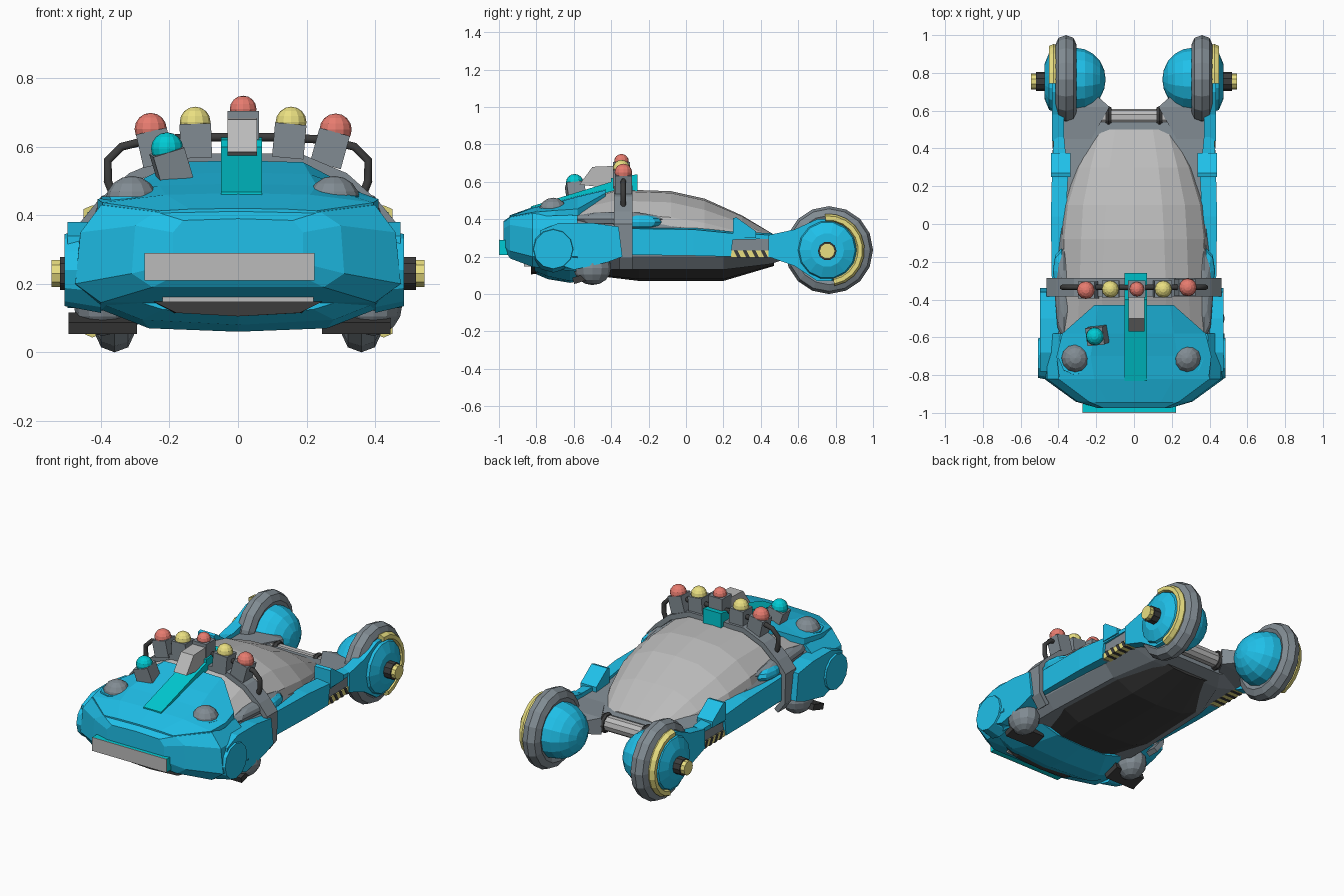
import bpy, bmesh, math
from mathutils import Matrix, Vector, Euler

if "Cube" in bpy.data.objects:
    bpy.data.objects.remove(bpy.data.objects["Cube"])

def mat(name, c):
    m = bpy.data.materials.new(name)
    m.diffuse_color = (*c, 1)
    m.use_nodes = True
    m.node_tree.nodes["Principled BSDF"].inputs["Base Color"].default_value = m.diffuse_color
    return m

BLUE = mat("blue", (0.014, 0.53, 0.82))
TEAL = mat("teal", (0.0, 0.60, 0.66))
RED = mat("red", (0.80, 0.20, 0.16))
YEL = mat("yellow", (0.82, 0.74, 0.22))
DARK = mat("dark", (0.045, 0.045, 0.045))
STEEL = mat("steel", (0.22, 0.26, 0.29))
PALE = mat("pale", (0.50, 0.50, 0.50))

def finish(name, bm, m):
    bmesh.ops.recalc_face_normals(bm, faces=bm.faces)
    me = bpy.data.meshes.new(name)
    bm.to_mesh(me)
    bm.free()
    me.materials.append(m)
    ob = bpy.data.objects.new(name, me)
    bpy.context.collection.objects.link(ob)
    return ob

def skin(name, rings, m):
    """Closed rings of 3D points joined by quads, capped at both ends."""
    bm = bmesh.new()
    vs = [[bm.verts.new(p) for p in r] for r in rings]
    n = len(rings[0])
    for a, b in zip(vs, vs[1:]):
        for i in range(n):
            bm.faces.new((a[i], a[(i + 1) % n], b[(i + 1) % n], b[i]))
    bm.faces.new(vs[0])
    bm.faces.new(vs[-1])
    return finish(name, bm, m)

def hull(name, sections, m):
    """Symmetric loft along y; each half profile runs bottom centre to top centre."""
    return skin(name, [[(x, y, z) for x, z in h] + [(-x, y, z) for x, z in h[-2:0:-1]]
                       for y, h in sections], m)

def prism(name, pts, x0, x1, m, s=1):
    """Side outline (y, z) extruded across x."""
    return skin(name, [[(s * x, y, z) for y, z in pts] for x in (x0, x1)], m)

def box(name, loc, size, m, rot=(0, 0, 0)):
    bm = bmesh.new()
    bmesh.ops.create_cube(bm, size=1, matrix=Matrix.LocRotScale(Vector(loc), Euler(rot), Vector(size)))
    return finish(name, bm, m)

def ball(name, loc, size, m, seg=12, rings=8, rot=(0, 0, 0)):
    bm = bmesh.new()
    bmesh.ops.create_uvsphere(bm, u_segments=seg, v_segments=rings, radius=1,
                              matrix=Matrix.LocRotScale(Vector(loc), Euler(rot), Vector(size)))
    return finish(name, bm, m)

def axle(name, x0, x1, y, z, r, m, seg=12, r2=None):
    rs = (r, r if r2 is None else r2)
    return skin(name, [[(x, y + q * math.cos(2 * math.pi * i / seg), z + q * math.sin(2 * math.pi * i / seg))
                        for i in range(seg)] for x, q in zip((x0, x1), rs)], m)

def ring(name, c, R, rx, rr, m, a0=0, a1=360, n=16, k=8):
    """Tyre-like arc around the x axis, elliptical cross-section."""
    rings = []
    for i in range(n + 1):
        a = math.radians(a0 + (a1 - a0) * i / n)
        rings.append([(c[0] + rx * math.sin(2 * math.pi * j / k),
                       c[1] + (R + rr * math.cos(2 * math.pi * j / k)) * math.cos(a),
                       c[2] + (R + rr * math.cos(2 * math.pi * j / k)) * math.sin(a)) for j in range(k)])
    return skin(name, rings, m)

def tube(name, pts, r, m):
    cu = bpy.data.curves.new(name, 'CURVE')
    cu.dimensions, cu.bevel_depth, cu.bevel_resolution, cu.use_fill_caps = '3D', r, 1, True
    sp = cu.splines.new('POLY')
    sp.points.add(len(pts) - 1)
    for p, q in zip(sp.points, pts):
        p.co = (*q, 1)
    cu.materials.append(m)
    ob = bpy.data.objects.new(name, cu)
    bpy.context.collection.objects.link(ob)

# Nose shell
hull("nose", [
    (-0.975, [(0, .24), (.15, .24), (.19, .26), (.19, .35), (.16, .385), (0, .39)]),
    (-0.94, [(0, .19), (.25, .19), (.31, .23), (.30, .37), (.24, .41), (0, .415)]),
    (-0.82, [(0, .145), (.40, .145), (.475, .20), (.46, .35), (.40, .43), (0, .44)]),
    (-0.58, [(0, .12), (.42, .12), (.48, .2), (.46, .35), (.39, .42), (0, .44)])], BLUE)
# Hood plate narrowing towards the canopy
hull("hood", [
    (-0.945, [(0, .39), (.23, .39), (.23, .413), (.14, .418), (0, .42)]),
    (-0.82, [(0, .41), (.395, .41), (.395, .437), (.21, .46), (0, .465)]),
    (-0.70, [(0, .42), (.41, .42), (.41, .447), (.23, .487), (0, .492)]),
    (-0.58, [(0, .42), (.38, .42), (.38, .455), (.21, .52), (0, .525)]),
    (-0.43, [(0, .45), (.21, .45), (.21, .54), (.19, .555), (0, .56)])], BLUE)
# Chin bumper and grille
hull("chin", [
    (-0.81, [(0, .11), (.22, .125), (.30, .15), (0, .16)]),
    (-0.74, [(0, .08), (.28, .095), (.42, .15), (0, .16)]),
    (-0.62, [(0, .06), (.26, .07), (.44, .14), (0, .16)]),
    (-0.46, [(0, .09), (.18, .10), (.36, .15), (0, .16)])], BLUE)
hull("grille", [
    (-0.83, [(0, .105), (.18, .115), (.25, .15), (0, .15)]),
    (-0.77, [(0, .11), (.19, .115), (.25, .155), (0, .16)])], DARK)
box("grille_lip", (0, -0.845, .155), (.44, .04, .016), PALE)

# Cabin body, canopy and dark belly
hull("cabin_body", [
    (-0.62, [(0, .13), (.34, .13), (.42, .2), (.42, .36), (.36, .42), (0, .44)]),
    (-0.3, [(0, .13), (.34, .13), (.40, .2), (.41, .36), (.38, .40), (0, .44)]),
    (0.2, [(0, .13), (.32, .13), (.38, .2), (.40, .30), (.38, .32), (0, .34)]),
    (0.45, [(0, .16), (.24, .16), (.38, .2), (.40, .29), (.38, .30), (0, .30)]),
    (0.54, [(0, .19), (.18, .19), (.24, .21), (.26, .27), (.22, .29), (0, .29)])], STEEL)
hull("canopy", [
    (-0.60, [(0, .38), (.38, .38), (.37, .42), (.30, .45), (.16, .48), (0, .49)]),
    (-0.38, [(0, .36), (.38, .36), (.37, .43), (.29, .50), (.17, .55), (0, .56)]),
    (-0.08, [(0, .30), (.39, .33), (.37, .41), (.28, .49), (.16, .54), (0, .55)]),
    (0.10, [(0, .28), (.38, .30), (.35, .38), (.27, .45), (.15, .50), (0, .51)]),
    (0.30, [(0, .26), (.32, .27), (.29, .33), (.23, .38), (.13, .415), (0, .42)]),
    (0.50, [(0, .22), (.21, .23), (.20, .27), (.18, .285), (.10, .30), (0, .30)])], PALE)
hull("belly", [
    (-0.50, [(0, .10), (.14, .105), (.25, .14), (0, .15)]),
    (-0.25, [(0, .07), (.20, .08), (.33, .14), (0, .17)]),
    (0.20, [(0, .07), (.18, .08), (.31, .14), (0, .17)]),
    (0.47, [(0, .15), (.10, .155), (.20, .18), (0, .19)])], DARK)

# Grey strap over the cabin
half = [(.40, .14), (.445, .20), (.45, .37), (.40, .43), (.31, .51), (.18, .565)]
path = half + [(-x, z) for x, z in half[::-1]]
bm = bmesh.new()
cols = [(bm.verts.new((x, -.385 + .03 * (z < .3), z)), bm.verts.new((x, -.285, z))) for x, z in path]
for a, b in zip(cols, cols[1:]):
    bm.faces.new((a[0], a[1], b[1], b[0]))
strap = finish("strap", bm, STEEL)
sol = strap.modifiers.new("thickness", 'SOLIDIFY')
sol.thickness, sol.offset = .03, 0

# Light bar with five lamps
arch = [(.36, .45), (.38, .50), (.38, .56), (.34, .60), (.26, .62), (.12, .628)]
tube("light_bar", [(x, -.335, z) for x, z in arch] + [(-x, -.335, z) for x, z in arch[::-1]], .014, DARK)
for i, (x, y, z, c, r, t) in enumerate([(-.255, -.35, .652, RED, .047, -.22), (-.125, -.345, .672, YEL, .045, -.03),
                                        (.015, -.345, .71, RED, .039, 0), (.155, -.345, .672, YEL, .045, .09),
                                        (.285, -.335, .65, RED, .047, .27)]):
    box(f"lamp_base_{i}", (x - .06 * math.sin(t), y, z - .055), (.092, .09, .10), STEEL, (0, t, 0))
    ball(f"lamp_{i}", (x, y, z), (r, r, r), c)
box("side_lamp_base", (-.195, -.59, .545), (.095, .095, .09), STEEL, (.1, -.3, .1))
ball("side_lamp", (-.207, -.595, .595), (.047,) * 3, TEAL)

# Hood fin and scoop
prism("hood_fin", [(-.83, .44), (-.83, .468), (-.40, .60), (-.40, .62), (-.26, .64), (-.26, .50), (-.5, .48)],
      -.05, .07, TEAL)
prism("scoop", [(-.57, .585), (-.50, .68), (-.38, .685), (-.31, .65), (-.31, .56), (-.44, .57)], -.03, .055, PALE)

# Front plate with backing
box("plate_backing", (-.025, -.975, .25), (.496, .042, .08), TEAL)
box("plate", (-.025, -.998, .25), (.497, .004, .081), PALE)

# Rear cross tube
axle("cross_tube", -.28, .28, .565, .25, .045, PALE, 10)

for s, side in ((1, "right"), (-1, "left")):
    # Headlights in raised pods
    hx = s * .295 - .015
    skin(f"headlight_pod_{side}", [[(hx + r * math.cos(i * math.pi / 4), y + r * math.sin(i * math.pi / 4), z)
                                   for i in range(8)] for y, z, r in ((-.76, .30, .05), (-.71, .455, .09))], BLUE)
    ball(f"headlight_{side}", (hx, -.71, .44), (.077, .077, .075), STEEL)
    # Front fender, round cheek and wheel; the left side sits slightly further out
    out = 0 if s > 0 else .022
    prism(f"fender_{side}", [(-.78, .19), (-.78, .34), (-.68, .38), (-.50, .38), (-.36, .36), (-.34, .20),
                             (-.42, .17), (-.60, .13)], .38, .475 + out, BLUE, s)
    axle(f"cheek_{side}", s * .40, s * (.485 + out), -.71, .24, .125, BLUE, 12, .105)
    ball(f"front_wheel_{side}", (s * .395, -.50, .14), (.085, .10, .092), STEEL, 12, 8)
    box(f"wheel_guard_{side}", (s * .37 - .025, -.555, .085), (.20, .10, .035), DARK, (.3, 0, 0))
    # Side intake and its scoop
    ball(f"intake_{side}", (s * .37, -.37, .40), (.05, .25, .04), STEEL, 8, 6)
    ball(f"intake_cover_{side}", (s * .385, -.25, .385), (.045, .12, .04), BLUE, 8, 6)
    # Side rail
    skin(f"side_rail_{side}", [[(s * x0, y, z0), (s * x1, y, z0), (s * x1, y, z1), (s * x0, y, z1 + .01)]
                               for y, x0, x1, z0, z1 in ((-.31, .36, .435, .21, .35), (.04, .36, .44, .205, .345),
                                                         (.24, .35, .435, .20, .325), (.25, .35, .435, .29, .325),
                                                         (.46, .37, .425, .295, .315))], BLUE)
    # Rail block
    prism(f"rail_block_{side}", [(.25, .30), (.25, .405), (.27, .41), (.375, .335), (.375, .30)], .335, .44, BLUE, s)
    # Rear arm with hazard strip
    skin(f"rear_arm_{side}", [[(s * x0, y, z0), (s * x1, y, z0), (s * x1, y, z1), (s * x0, y, z1)]
                              for y, x0, x1, z0, z1 in ((.22, .32, .42, .20, .30), (.46, .22, .42, .20, .30),
                                                        (.62, .13, .41, .20, .30), (.70, .22, .40, .21, .28))], STEEL)
    prism(f"hazard_strip_{side}", [(.24, .195), (.24, .232), (.45, .232), (.45, .195)], .36, .428, YEL, s)
    for i in range(4):
        y = .255 + i * .048
        prism(f"hazard_mark_{side}_{i}", [(y + .02, .193), (y, .234), (y + .02, .234), (y + .04, .193)],
              .358, .431, DARK, s)
    # Rear pod: neck, inner dome, outer disc
    prism(f"pod_neck_{side}", [(.44, .20), (.44, .315), (.58, .345), (.70, .40), (.78, .40), (.78, .07), (.70, .07),
                               (.58, .15)], .37, .435, BLUE, s)
    ball(f"pod_dome_{side}", (s * .31, .765, .235), (.16, .168, .16), BLUE, 14, 10, (0, math.pi / 2, 0))
    axle(f"pod_disc_{side}", s * .38, s * .45, .755, .235, .18, BLUE, 14, .15)
    axle(f"pod_cap_{side}", s * .45, s * .475, .755, .235, .15, BLUE, 14, .09)
    # Rear tyre, yellow arc and hub
    ring(f"rear_tyre_{side}", (s * .36, .765, .235), .185, .056, .05, STEEL)
    ring(f"yellow_arc_{side}", (s * .425, .76, .235), .172, .03, .023, YEL, 95, -80, 10, 6)
    axle(f"hub_{side}", s * .44, s * .52, .755, .23, .05, DARK, 10)
    axle(f"hub_cap_{side}", s * .515, s * .545, .755, .23, .042, YEL, 10)
    # Cross tube collar
    ring(f"tube_collar_{side}", (s * .135, .565, .25), .045, .017, .015, DARK, n=10, k=6)
